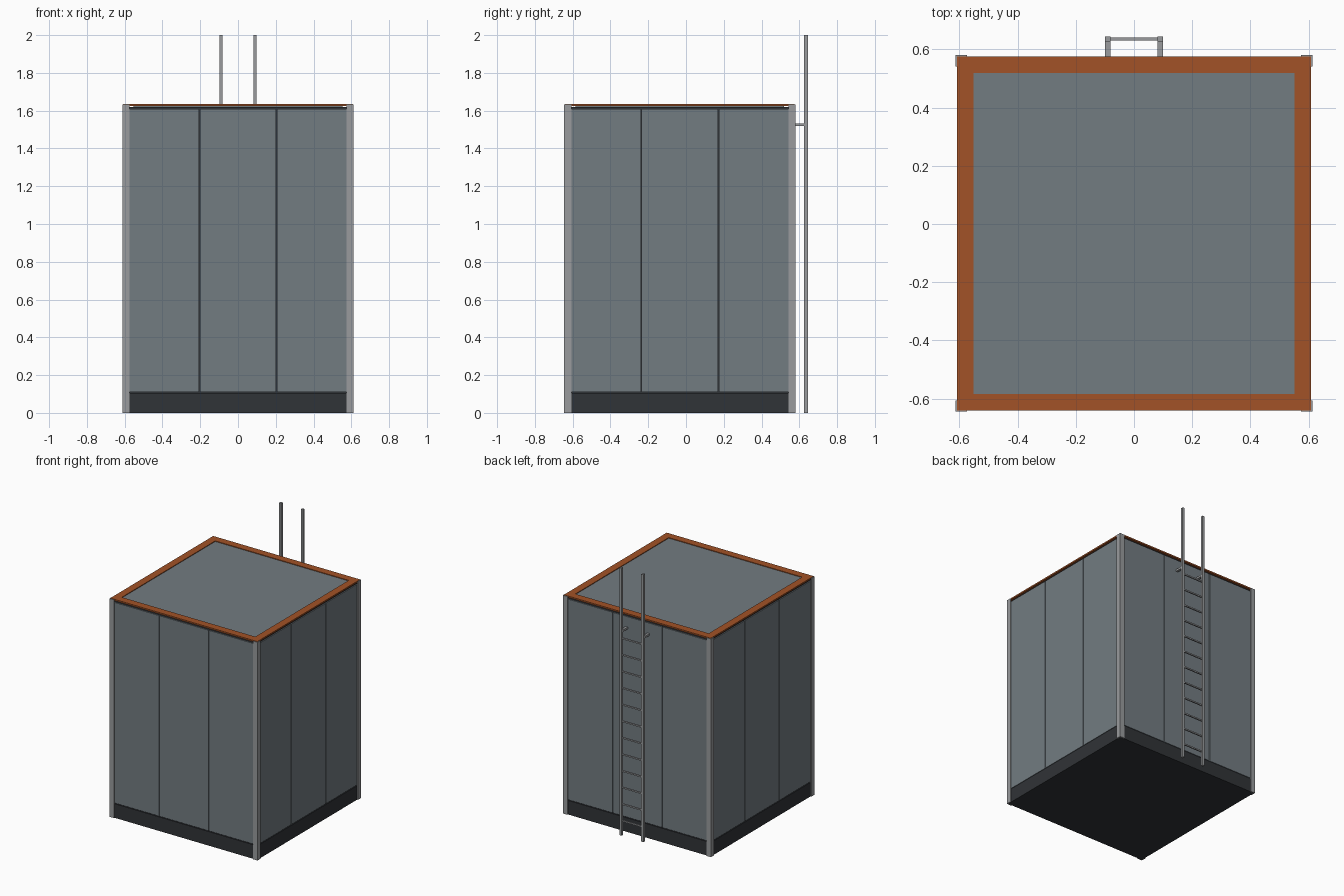
import bpy, bmesh
from mathutils import Matrix

if "Cube" in bpy.data.objects:
    bpy.data.objects.remove(bpy.data.objects["Cube"])

CY = -0.0325   # centre of the cabin in y (ladder hangs off the back)
H = 0.6125     # half width over the corner angles


def mat(name, col):
    m = bpy.data.materials.new(name)
    m.diffuse_color = (*col, 1)
    m.use_nodes = True
    m.node_tree.nodes["Principled BSDF"].inputs["Base Color"].default_value = m.diffuse_color
    return m


PANEL = mat("panel_grey", (0.17, 0.20, 0.22))
DARK = mat("dark_base", (0.03, 0.033, 0.038))
ORANGE = mat("orange_trim", (0.36, 0.085, 0.02))
STEEL = mat("steel", (0.32, 0.33, 0.34))


def build(name, boxes, material, turns=(0,), cy=0.0):
    """One object from (x0,x1,y0,y1,z0,z1) boxes, repeated by quarter turns."""
    bm = bmesh.new()
    for t in turns:
        rot = Matrix.Rotation(t * 1.5707963, 4, 'Z')
        for x0, x1, y0, y1, z0, z1 in boxes:
            m = (Matrix.Translation((0, cy, 0)) @ rot
                 @ Matrix.Translation(((x0 + x1) / 2, (y0 + y1) / 2, (z0 + z1) / 2))
                 @ Matrix.Diagonal((x1 - x0, y1 - y0, z1 - z0, 1)))
            bmesh.ops.create_cube(bm, size=1, matrix=m)
    me = bpy.data.meshes.new(name)
    bm.to_mesh(me)
    bm.free()
    me.materials.append(material)
    ob = bpy.data.objects.new(name, me)
    bpy.context.collection.objects.link(ob)
    return ob


ALL = range(4)

# dark core, seen in the grooves between panels and under the roof edge
build("core", [(-0.597, 0.597, -0.597, 0.597, 0.01, 1.62)], DARK, cy=CY)
# plinth
build("plinth", [(-0.606, 0.606, -0.606, 0.606, 0, 0.105)], DARK, cy=CY)

# three wall panels on every side
edges = [(-0.58, -0.207), (-0.202, 0.202), (0.207, 0.58)]
build("wall_panels", [(a, b, -0.605, -0.59, 0.11, 1.61) for a, b in edges],
      PANEL, ALL, CY)

# corner angles
build("corner_angles", [(-H, -H + 0.038, -H, -H + 0.008, 0, 1.632),
                        (-H, -H + 0.008, -H + 0.008, -H + 0.038, 0, 1.632)],
      STEEL, ALL, CY)

# roof sheet and orange border
build("roof_panel", [(-0.552, 0.552, -0.552, 0.552, 1.61, 1.63)], PANEL, cy=CY)
build("roof_border", [(-0.608, 0.552, -0.608, -0.552, 1.624, 1.635)], ORANGE, ALL, CY)

# ladder: rails, rungs, wall brackets
for side, s in (("left", -1), ("right", 1)):
    x = 0.09 * s
    build(f"ladder_rail_{side}", [(x - 0.009, x + 0.009, 0.626, 0.645, 0, 2.0)], STEEL)
    build(f"ladder_bracket_{side}",
          [(x - 0.009, x + 0.009, 0.57, 0.63, 1.518, 1.533)], STEEL)
build("ladder_rungs", [(-0.085, 0.085, 0.631, 0.641, z - 0.005, z + 0.005)
                       for z in (0.11 + 0.124 * i for i in range(12))], STEEL)
